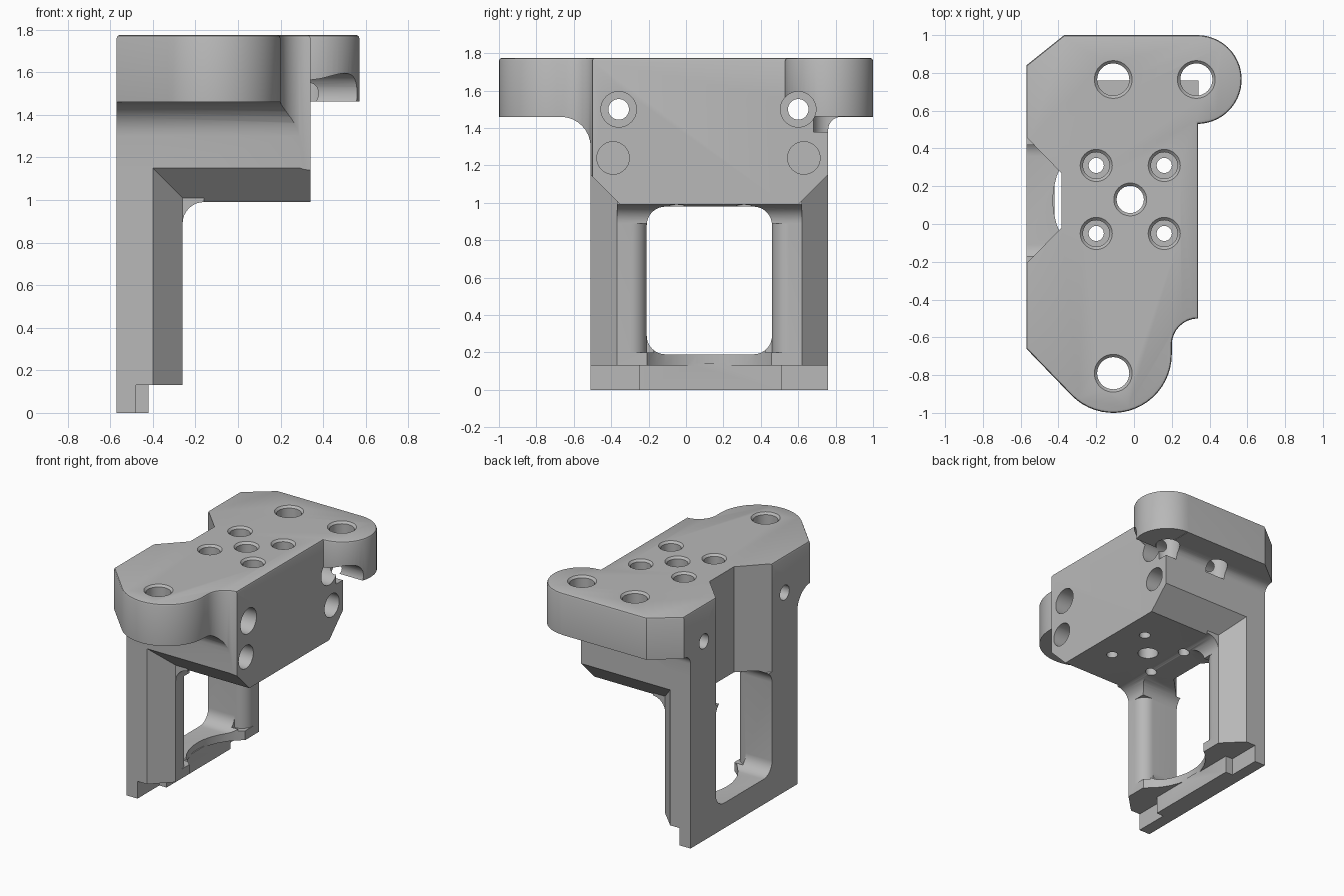
import bpy, bmesh
from math import cos, sin, radians
from mathutils import Matrix, Vector

cube = bpy.data.objects.get("Cube")
if cube:
    bpy.data.objects.remove(cube, do_unlink=True)

grey = bpy.data.materials.new("plain grey")
grey.use_nodes = True
COLOUR = (0.48, 0.48, 0.48, 1)
grey.diffuse_color = COLOUR
grey.node_tree.nodes["Principled BSDF"].inputs["Base Color"].default_value = COLOUR


def arc(cx, cy, r, a0, a1, n=8):
    angles = [radians(a0 + (a1 - a0) * i / n) for i in range(n + 1)]
    return [(cx + r * cos(a), cy + r * sin(a)) for a in angles]


def finish(bm, name):
    bmesh.ops.recalc_face_normals(bm, faces=bm.faces[:])
    mesh = bpy.data.meshes.new(name)
    bm.to_mesh(mesh)
    bm.free()
    mesh.materials.append(grey)
    obj = bpy.data.objects.new(name, mesh)
    bpy.context.collection.objects.link(obj)
    return obj


def prism(name, pts, axis, lo, hi, rim=0):
    """Extrude a flat profile along an axis, optionally rounding the far rim."""
    place = {"x": lambda p, t: (t, p[0], p[1]),
             "y": lambda p, t: (p[0], t, p[1]),
             "z": lambda p, t: (p[0], p[1], t)}[axis]
    bm = bmesh.new()
    low = [bm.verts.new(place(p, lo)) for p in pts]
    high = [bm.verts.new(place(p, hi)) for p in pts]
    bm.faces.new(low)
    top = bm.faces.new(high)
    for i in range(len(pts)):
        j = (i + 1) % len(pts)
        bm.faces.new((low[i], low[j], high[j], high[i]))
    bmesh.ops.recalc_face_normals(bm, faces=bm.faces[:])
    if rim:
        bmesh.ops.bevel(bm, geom=list(top.edges), offset=rim, segments=2,
                        profile=0.5, affect='EDGES', clamp_overlap=True)
    return finish(bm, name)


def box(name, x, y, z):
    return prism(name, [(x[0], y[0]), (x[1], y[0]), (x[1], y[1]), (x[0], y[1])], "z", *z)


def rod(name, start, end, r1, r2=None):
    a, b = Vector(start), Vector(end)
    turn = (b - a).to_track_quat('Z', 'Y').to_matrix().to_4x4()
    bm = bmesh.new()
    bmesh.ops.create_cone(bm, cap_ends=True, segments=40, radius1=r1,
                          radius2=r1 if r2 is None else r2, depth=(b - a).length,
                          matrix=Matrix.Translation((a + b) / 2) @ turn)
    return finish(bm, name)


def combine(target, tool, operation):
    tool.hide_render = True
    mod = target.modifiers.new("combine", 'BOOLEAN')
    mod.operation = operation
    mod.solver = 'EXACT'
    mod.object = tool
    bpy.context.view_layer.objects.active = target
    bpy.ops.object.modifier_apply(modifier=mod.name)
    bpy.data.objects.remove(tool, do_unlink=True)


# Head: plan outline crossed with the side profile
plan = ([(-0.57, -0.66)] + arc(-0.11, -0.69, 0.31, 225, 360, 20)
        + arc(0.34, -0.64, 0.14, 180, 90) + [(0.34, 0.53)]
        + arc(0.335, 0.765, 0.235, -84, 90, 24) + [(-0.37, 1.0), (-0.57, 0.84)])
side = ([(-1.1, 2), (-1.1, 1.46)] + arc(-0.67, 1.3, 0.16, 90, 0)
        + [(-0.51, 1.15), (-0.35, 0.99), (0.6, 0.99), (0.76, 1.15)]
        + arc(0.83, 1.39, 0.07, 180, 90) + [(1.1, 1.46), (1.1, 2)])
bracket = prism("bracket", plan, "z", 0.9, 1.775, rim=0.015)
combine(bracket, prism("side_profile", side, "x", -0.8, 0.8), 'INTERSECT')
combine(bracket, box("ear_clearance", (0.341, 0.8), (0.45, 1.2), (0.8, 1.462)), 'DIFFERENCE')

# Legs: filleted upright with chamfered outer corners
upright = ([(-0.57, 0.13), (-0.26, 0.13)] + arc(-0.16, 0.89, 0.1, 180, 90)
           + [(-0.155, 1.3), (-0.57, 1.3)])
section = [(-0.7, -0.51), (-0.4, -0.51), (-0.26, -0.37), (-0.1, -0.37),
           (-0.1, 0.62), (-0.26, 0.62), (-0.4, 0.76), (-0.7, 0.76)]
legs = prism("legs", upright, "y", -0.6, 0.85)
combine(legs, prism("leg_section", section, "z", 0, 1.5), 'INTERSECT')

# Rounded window between the legs
window = (arc(0.36, 0.88, 0.1, 0, 90) + arc(-0.11, 0.88, 0.1, 90, 180)
          + arc(-0.11, 0.29, 0.1, 180, 270) + arc(0.36, 0.29, 0.1, 270, 360))
combine(legs, prism("window", window, "x", -0.8, 0.1), 'DIFFERENCE')
combine(legs, rod("bar_scoop", (-0.02, 0.125, 0.05), (-0.02, 0.125, 0.25), 0.41), 'DIFFERENCE')
for s in (-1, 1):
    corner = arc(-0.35, 0.425, 0.09, -90, 0) + [(-0.2, 0.425), (-0.2, 0.3), (-0.35, 0.3)]
    corner = [(x, 0.125 + s * d) for x, d in corner]
    combine(legs, prism("leg_rounding", corner, "z", 0.2, 0.89), 'DIFFERENCE')
combine(bracket, legs, 'UNION')

# Stepped foot
combine(bracket, box("foot", (-0.57, -0.48), (-0.51, 0.76), (0, 0.15)), 'UNION')
combine(bracket, box("foot_step", (-0.56, -0.42), (-0.25, 0.51), (0, 0.14)), 'UNION')

# Notch in the back wall
notch = [(-0.7, -0.34), (-0.57, -0.21), (-0.385, -0.02),
         (-0.385, 0.27), (-0.57, 0.46), (-0.7, 0.59)]
combine(bracket, prism("notch", notch, "z", 0.96, 2), 'DIFFERENCE')


def drill(start, end, r, r2=None):
    combine(bracket, rod("drill", start, end, r, r2), 'DIFFERENCE')


def top_hole(x, y, r, bottom):
    drill((x, y, bottom), (x, y, 1.9), r)
    drill((x, y, 1.76), (x, y, 1.78), r, r + 0.02)


# Mounting holes in the ears and the middle
for x, y in ((-0.11, 0.765), (0.33, 0.765), (-0.11, -0.79)):
    top_hole(x, y, 0.085, 1.38)
top_hole(-0.02, 0.13, 0.072, 0.9)
for x in (-0.2, 0.16):
    for y in (-0.05, 0.31):
        top_hole(x, y, 0.07, 1.2)
        drill((x, y, 0.9), (x, y, 1.3), 0.04)

# Cross holes with deep counterbores, and blind pockets below them
for y, pocket in ((-0.36, -0.39), (0.6, 0.63)):
    drill((-0.35, y, 1.5), (0.8, y, 1.5), 0.095)
    drill((-0.8, y, 1.5), (-0.2, y, 1.5), 0.055)
    drill((0.05, pocket, 1.24), (0.5, pocket, 1.24), 0.087)

# Smooth shading with crisp edges
for obj in bpy.context.selected_objects:
    obj.select_set(False)
bracket.select_set(True)
bpy.context.view_layer.objects.active = bracket
bpy.ops.object.shade_smooth_by_angle(angle=radians(30))
